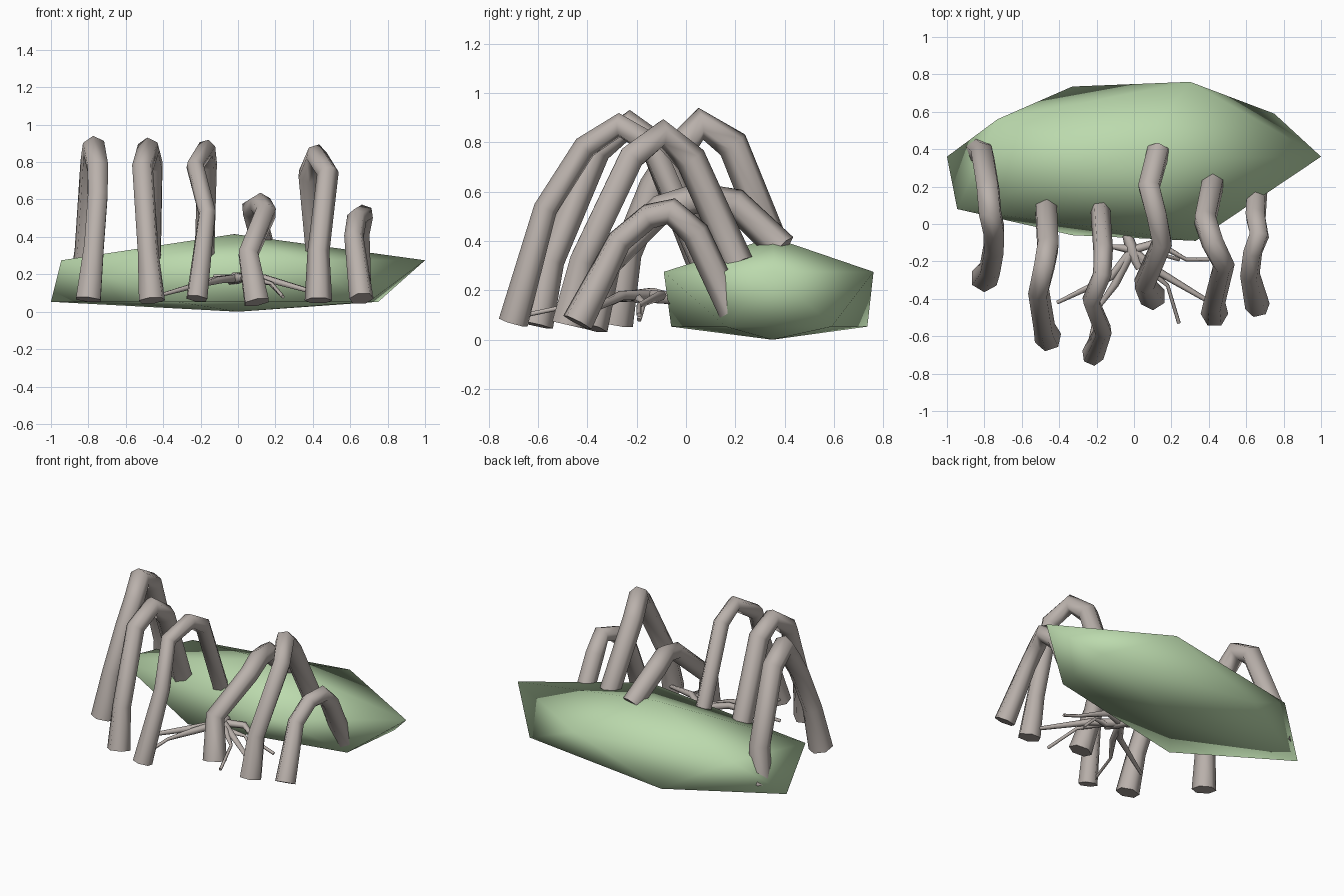
import bpy, bmesh, math

if "Cube" in bpy.data.objects:
    bpy.data.objects.remove(bpy.data.objects["Cube"])


def material(name, rgb):
    m = bpy.data.materials.new(name)
    m.diffuse_color = (*rgb, 1)
    m.use_nodes = True
    m.node_tree.nodes["Principled BSDF"].inputs["Base Color"].default_value = m.diffuse_color
    return m


GREEN = material("moss", (0.50, 0.70, 0.42))
BARK = material("bark", (0.49, 0.44, 0.41))


def smooth(ob, angle):
    bpy.ops.object.select_all(action='DESELECT')
    ob.select_set(True)
    bpy.context.view_layer.objects.active = ob
    if ob.type == 'CURVE':
        bpy.ops.object.convert(target='MESH')
        ob = bpy.context.object
    bpy.ops.object.shade_smooth_by_angle(angle=math.radians(angle))


def tubes(name, paths, radii):
    """Six-sided tubes through each path; the last radius repeats."""
    cu = bpy.data.curves.new(name, 'CURVE')
    cu.dimensions = '3D'
    cu.bevel_depth = 1
    cu.bevel_resolution = 1
    cu.use_fill_caps = True
    for path in paths:
        sp = cu.splines.new('POLY')
        sp.points.add(len(path) - 1)
        for i, (p, co) in enumerate(zip(sp.points, path)):
            p.co = (*co, 1)
            p.radius = radii[min(i, len(radii) - 1)]
    ob = bpy.data.objects.new(name, cu)
    bpy.context.collection.objects.link(ob)
    cu.materials.append(BARK)
    smooth(ob, 80)


# Smooth-shaded mound: stretched twelve-point ball
bm = bmesh.new()
lower = [(-1, .36), (-.33, -.06), (.70, .16), (.75, .59), (-.33, .735)]
upper = [(1, .36), (.30, .76), (-.73, .56), (-.945, .08), (.33, -.09)]
for ring, z in ((lower, .053), (upper, .275)):
    for x, y in ring:
        bm.verts.new((x, y, z))
bm.verts.new((0, .35, 0))
bm.verts.new((-.02, .35, .415))
bmesh.ops.convex_hull(bm, input=bm.verts)
bmesh.ops.recalc_face_normals(bm, faces=bm.faces)
me = bpy.data.meshes.new("mound")
bm.to_mesh(me)
bm.free()
mound = bpy.data.objects.new("mound", me)
bpy.context.collection.objects.link(mound)
me.materials.append(GREEN)
smooth(mound, 180)


# Arched roots, front foot to buried end
def root(name, r, *pts):
    tubes(name, [pts], [r * 1.15, r * .92, r * .92, r * .96, r])


root("root_far_left", .066, (-.80, -.29, .065), (-.77, -.24, .35), (-.75, -.13, .62), (-.75, -.03, .77),
     (-.77, .06, .875), (-.78, .19, .79), (-.81, .375, .33), (-.84, .40, .10))
root("root_left", .064, (-.46, -.61, .06), (-.48, -.55, .32), (-.51, -.36, .77),
     (-.48, -.23, .87), (-.46, -.12, .78), (-.47, .09, .25))
root("root_mid_left", .053, (-.22, -.70, .07), (-.165, -.57, .53), (-.23, -.41, .78),
     (-.17, -.27, .87), (-.165, -.14, .79), (-.18, .08, .28))
root("root_mid_right", .064, (.10, -.39, .05), (.055, -.32, .31), (.15, -.10, .53),
     (.12, .05, .575), (.08, .20, .55), (.13, .39, .37))
root("root_right", .064, (.43, -.48, .06), (.43, -.42, .32), (.48, -.22, .74),
     (.42, -.10, .835), (.38, .02, .73), (.42, .21, .31))
root("root_far_right", .058, (.66, -.44, .07), (.62, -.27, .40), (.635, -.15, .50),
     (.67, -.06, .52), (.65, .04, .43), (.66, .20, .09))

# Thin rootlets radiating from a small knot
hub = (-.01, -.14, .18)
ends = [
    [(-.12, -.28, .17), (-.41, -.42, .09)],
    [(-.10, -.32, .17), (-.20, -.46, .14), (-.24, -.65, .10)],
    [(.08, -.24, .18), (.18, -.33, .15), (.24, -.53, .08)],
    [(.14, -.26, .18), (.46, -.45, .09)],
    [(.12, -.10, .18), (.28, -.19, .14), (.40, -.19, .10)],
    [(-.05, -.13, .18), (-.13, -.12, .19)],
    [(.06, -.20, .17), (.17, -.17, .15), (.24, -.19, .08)],
]
tubes("rootlets", [[hub] + e for e in ends], [.024, .021, .01])
tubes("root_knot", [[(-.04, -.05, .165), hub, (.03, -.24, .18)]], [.025, .035, .02])
